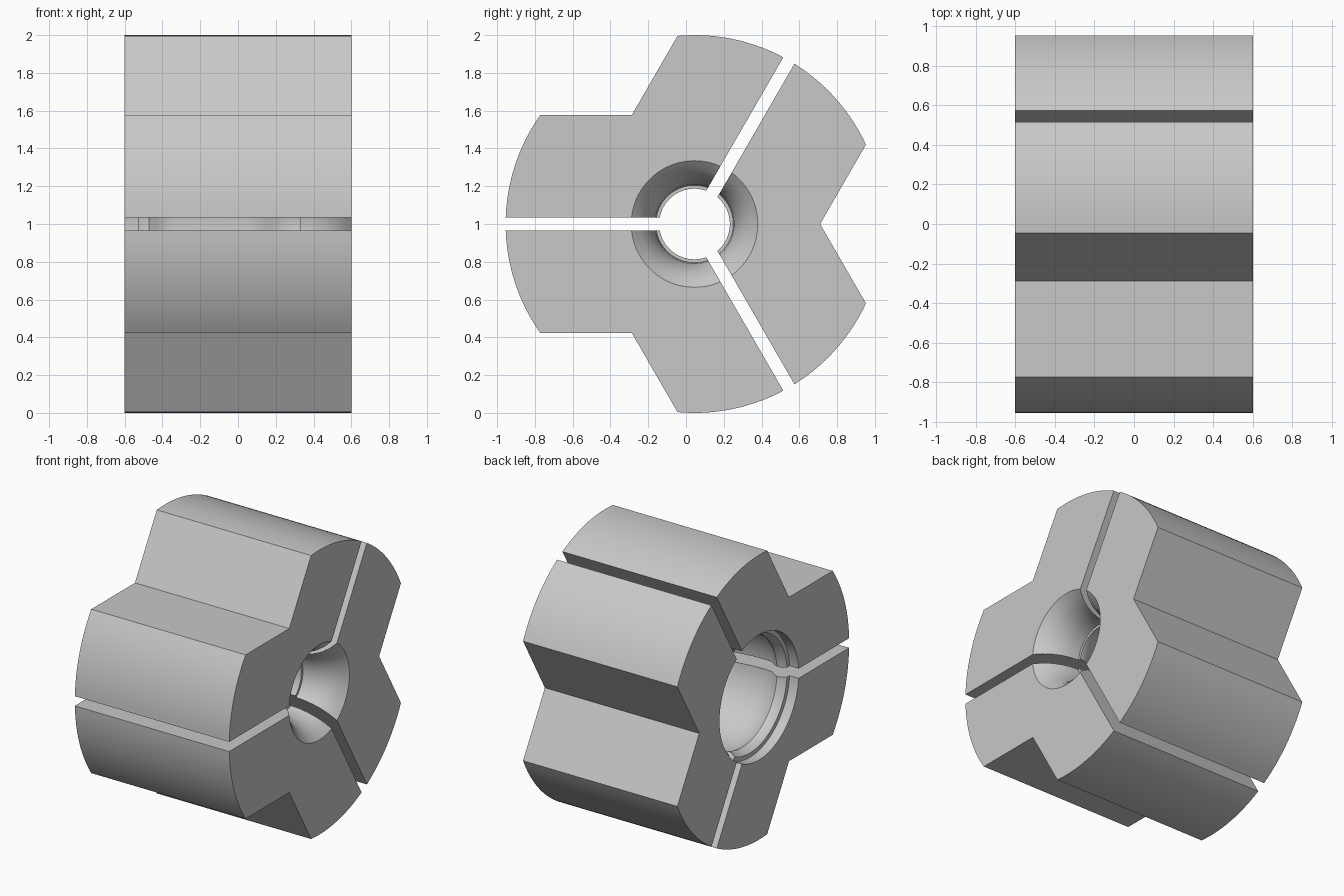
import bpy, bmesh, math
from mathutils import Matrix, Vector

if "Cube" in bpy.data.objects:
    bpy.data.objects.remove(bpy.data.objects["Cube"])

HALF_LEN, RADIUS, SLOT, NOTCH = 0.6, 1.0, 0.034, 0.665
CENTRE = Vector((0, 0.045, 1.0))

grey = bpy.data.materials.new("light grey")
grey.diffuse_color = (0.58, 0.58, 0.58, 1)
grey.use_nodes = True
grey.node_tree.nodes["Principled BSDF"].inputs["Base Color"].default_value = grey.diffuse_color


def make_object(name, bm):
    bmesh.ops.recalc_face_normals(bm, faces=bm.faces)
    mesh = bpy.data.meshes.new(name)
    bm.to_mesh(mesh)
    bm.free()
    mesh.materials.append(grey)
    ob = bpy.data.objects.new(name, mesh)
    bpy.context.collection.objects.link(ob)
    ob.location = CENTRE
    return ob


# Bore profile (x, radius): stepped mouth, lip, barrel, shoulder, throat, flared exit
profile = [(-0.7, 0.44), (-0.53, 0.44), (-0.53, 0.41), (-0.50, 0.39), (-0.47, 0.385),
           (-0.44, 0.40), (-0.40, 0.425), (-0.35, 0.43), (-0.25, 0.425), (-0.1, 0.405),
           (0.03, 0.375), (0.11, 0.34), (0.16, 0.29), (0.20, 0.24), (0.25, 0.21),
           (0.30, 0.187), (0.33, 0.187), (0.33, 0.205), (0.39, 0.21), (0.45, 0.226),
           (0.51, 0.253), (0.56, 0.29), (0.60, 0.335), (0.64, 0.39)]

# Bore cutter, turned about the x axis
STEPS = 96
bm = bmesh.new()
rings = [[bm.verts.new((x, r * math.cos(2 * math.pi * i / STEPS),
                        r * math.sin(2 * math.pi * i / STEPS))) for i in range(STEPS)]
         for x, r in profile]
for a, b in zip(rings, rings[1:]):
    for i in range(STEPS):
        j = (i + 1) % STEPS
        bm.faces.new((a[i], a[j], b[j], b[i]))
bm.faces.new(rings[0])
bm.faces.new(rings[-1])
cutter = make_object("bore_cutter", bm)
cutter.hide_render = True


# Outline of one jaw: slot wall, outer arc, V notch, then mirrored
def jaw_outline():
    t = (-NOTCH + math.sqrt(NOTCH ** 2 - 4 * (NOTCH ** 2 - RADIUS ** 2))) / 2
    corner = math.atan2(t * math.sin(math.pi / 3), NOTCH + t / 2)
    edge = math.pi / 3 - math.asin(SLOT / RADIUS)
    n = 14
    arc = [edge + (corner - edge) * i / n for i in range(n + 1)]
    upper = [(RADIUS * math.cos(a), RADIUS * math.sin(a)) for a in arc]
    lower = [(y, -z) for y, z in reversed(upper)]
    return [(SLOT / math.sin(math.pi / 3), 0)] + upper + [(NOTCH, 0)] + lower


jaws = []
for k in range(3):
    bm = bmesh.new()
    face = bm.faces.new([bm.verts.new((-HALF_LEN, y, z)) for y, z in jaw_outline()])
    ext = bmesh.ops.extrude_face_region(bm, geom=[face], use_keep_orig=True)
    bmesh.ops.translate(bm, vec=(2 * HALF_LEN, 0, 0),
                        verts=[v for v in ext["geom"] if isinstance(v, bmesh.types.BMVert)])
    bmesh.ops.rotate(bm, verts=bm.verts, matrix=Matrix.Rotation(k * 2 * math.pi / 3, 3, 'X'))
    jaw = make_object(f"clamp_jaw_{k + 1}", bm)
    mod = jaw.modifiers.new("bore", 'BOOLEAN')
    mod.operation, mod.solver, mod.object = 'DIFFERENCE', 'EXACT', cutter
    jaws.append(jaw)

# Apply the bore cuts and drop the cutter
bpy.context.view_layer.update()
deps = bpy.context.evaluated_depsgraph_get()
cut = [bpy.data.meshes.new_from_object(j.evaluated_get(deps)) for j in jaws]
for jaw, mesh in zip(jaws, cut):
    jaw.modifiers.clear()
    jaw.data = mesh
bpy.data.objects.remove(cutter)
bpy.context.view_layer.update()

# Smooth curved walls, keep the machined edges sharp
for jaw in jaws:
    jaw.select_set(True)
bpy.context.view_layer.objects.active = jaws[0]
bpy.ops.object.shade_smooth_by_angle(angle=math.radians(30))
